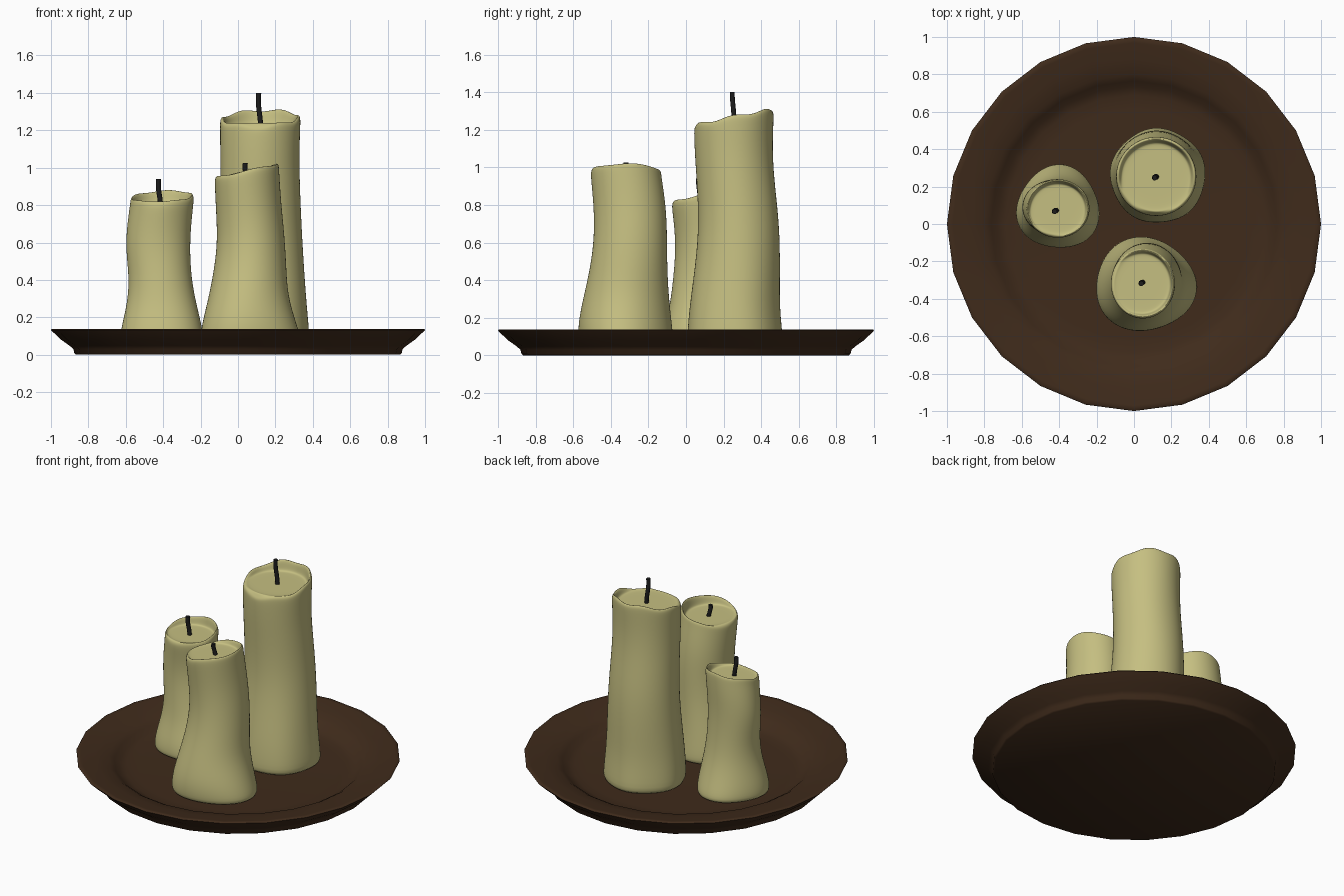
import bpy, bmesh
from math import sin, cos, pi, radians

if "Cube" in bpy.data.objects:
    bpy.data.objects.remove(bpy.data.objects["Cube"])


def material(name, rgb):
    m = bpy.data.materials.new(name)
    m.diffuse_color = (*rgb, 1)
    m.use_nodes = True
    m.node_tree.nodes["Principled BSDF"].inputs["Base Color"].default_value = m.diffuse_color
    return m


WOOD = material("dark_brown", (0.05, 0.024, 0.011))
WAX = material("wax", (0.56, 0.52, 0.22))
BLACK = material("wick_black", (0.012, 0.012, 0.012))


def loft(name, rings, mat, subsurf=0, angle=40):
    """Skin a stack of equal-sized point rings and cap both ends with fans."""
    bm = bmesh.new()
    rows = [[bm.verts.new(p) for p in ring] for ring in rings]
    n = len(rows[0])
    for a, b in zip(rows, rows[1:]):
        for i in range(n):
            j = (i + 1) % n
            bm.faces.new((a[i], a[j], b[j], b[i]))
    for row in (rows[0], rows[-1]):
        f = bm.faces.new(row)
        bmesh.ops.poke(bm, faces=[f])
    bmesh.ops.recalc_face_normals(bm, faces=bm.faces[:])
    me = bpy.data.meshes.new(name)
    bm.to_mesh(me)
    bm.free()
    me.materials.append(mat)
    ob = bpy.data.objects.new(name, me)
    bpy.context.collection.objects.link(ob)
    bpy.context.view_layer.objects.active = ob
    ob.select_set(True)
    bpy.ops.object.shade_smooth_by_angle(angle=radians(angle))
    if subsurf:
        s = ob.modifiers.new("smooth", 'SUBSURF')
        s.levels = s.render_levels = subsurf
    ob.select_set(False)
    return ob


def circle(r, z, n, cx=0, cy=0):
    return [(cx + r * cos(2 * pi * i / n), cy + r * sin(2 * pi * i / n), z) for i in range(n)]


# Plate: 24-sided turned dish with a broad rim and sunken floor
profile = [(0.865, 0), (0.875, 0.008), (0.88, 0.03), (0.90, 0.048), (0.945, 0.08), (0.99, 0.122),
           (1.0, 0.132), (0.995, 0.138), (0.97, 0.135), (0.88, 0.122), (0.80, 0.105),
           (0.765, 0.085), (0.735, 0.058), (0.69, 0.045), (0.62, 0.042)]
loft("plate", [circle(r, z, 24) for r, z in profile], WOOD, angle=60)

FLOOR = 0.036


def candle(name, keys, rim, lobe, pool, wick):
    """keys: (z, xmin, xmax, ymin, ymax) from base to rim; rim: angle -> height."""
    n = 28
    ang = [2 * pi * i / n for i in range(n)]
    ztop = keys[-1][0]
    amp, count, phase = lobe

    def ring(key, scale, height, lobes=0):
        _, x0, x1, y0, y1 = key
        pts = []
        for a in ang:
            s = scale * (1 + lobes * cos(count * (a - phase)))
            pts.append(((x0 + x1) / 2 + s * (x1 - x0) / 2 * cos(a),
                        (y0 + y1) / 2 + s * (y1 - y0) / 2 * sin(a), height(a)))
        return pts

    # Side wall, melted lobes fading out upward
    rings = [ring(keys[0], 0.95, lambda a: FLOOR, amp)]
    for k in keys:
        t = (k[0] - FLOOR) / (ztop - FLOOR)
        rings.append(ring(k, 1.005, lambda a, t=t: FLOOR + (rim(a) - 0.035 - FLOOR) * t,
                          amp * max(0, 1 - 2 * t)))
    # Rounded lip and sunken wax pool
    top = keys[-1]
    rings.append(ring(top, 0.995, lambda a: rim(a) - 0.01))
    rings.append(ring(top, 0.95, lambda a: rim(a) + 0.003))
    rings.append(ring(top, 0.90, lambda a: max(rim(a) - 0.012, pool + 0.004)))
    rings.append(ring(top, 0.87, lambda a: pool + 0.003))
    rings.append(ring(top, 0.80, lambda a: pool))
    rings.append(ring(top, 0.40, lambda a: pool))
    loft(name, rings, WAX, subsurf=2, angle=180)

    # Wick with a slight bend
    wx, wy, wz = wick
    steps = 8
    path = []
    for i in range(steps):
        t = i / (steps - 1)
        z = pool - 0.02 + (wz - pool + 0.02) * t
        path.append(circle(0.0135, z, 10, wx + 0.006 * cos(4 * t), wy + 0.004 * sin(5 * t)))
    loft(name + "_wick", path, BLACK, angle=60)


candle("tall_candle",
       [(0.065, -0.132, 0.388, 0.0, 0.517), (0.25, -0.12, 0.37, 0.013, 0.495),
        (0.45, -0.11, 0.355, 0.04, 0.50), (0.70, -0.10, 0.34, 0.068, 0.498),
        (0.95, -0.095, 0.33, 0.06, 0.467), (1.12, -0.095, 0.328, 0.048, 0.46),
        (1.27, -0.097, 0.335, 0.042, 0.467)],
       lambda a: 1.267 + 0.007 * cos(a) + 0.042 * sin(a) + 0.009 * cos(6 * a + 0.3),
       (0.018, 5, 0.4), 1.235, (0.115, 0.25, 1.40))

candle("left_candle",
       [(0.065, -0.63, -0.18, -0.14, 0.315), (0.15, -0.622, -0.19, -0.128, 0.29),
        (0.28, -0.593, -0.222, -0.09, 0.255), (0.42, -0.58, -0.25, -0.07, 0.24),
        (0.60, -0.602, -0.258, -0.055, 0.235), (0.74, -0.592, -0.248, -0.062, 0.24),
        (0.845, -0.577, -0.236, -0.075, 0.24)],
       lambda a: 0.848 + 0.008 * cos(a) + 0.03 * sin(a) + 0.004 * sin(5 * a + 1),
       (0.055, 3, radians(85)), 0.815, (-0.42, 0.07, 0.94))

candle("front_candle",
       [(0.065, -0.215, 0.335, -0.575, -0.07), (0.17, -0.20, 0.305, -0.58, -0.08),
        (0.32, -0.162, 0.262, -0.548, -0.093), (0.48, -0.13, 0.258, -0.51, -0.10),
        (0.65, -0.11, 0.248, -0.488, -0.10), (0.82, -0.117, 0.23, -0.49, -0.105),
        (0.99, -0.125, 0.22, -0.507, -0.13)],
       lambda a: 0.985 + 0.036 * cos(a) - 0.002 * sin(a) + 0.004 * sin(4 * a + 0.5),
       (0.045, 3, radians(-12)), 0.95, (0.043, -0.315, 1.025))
